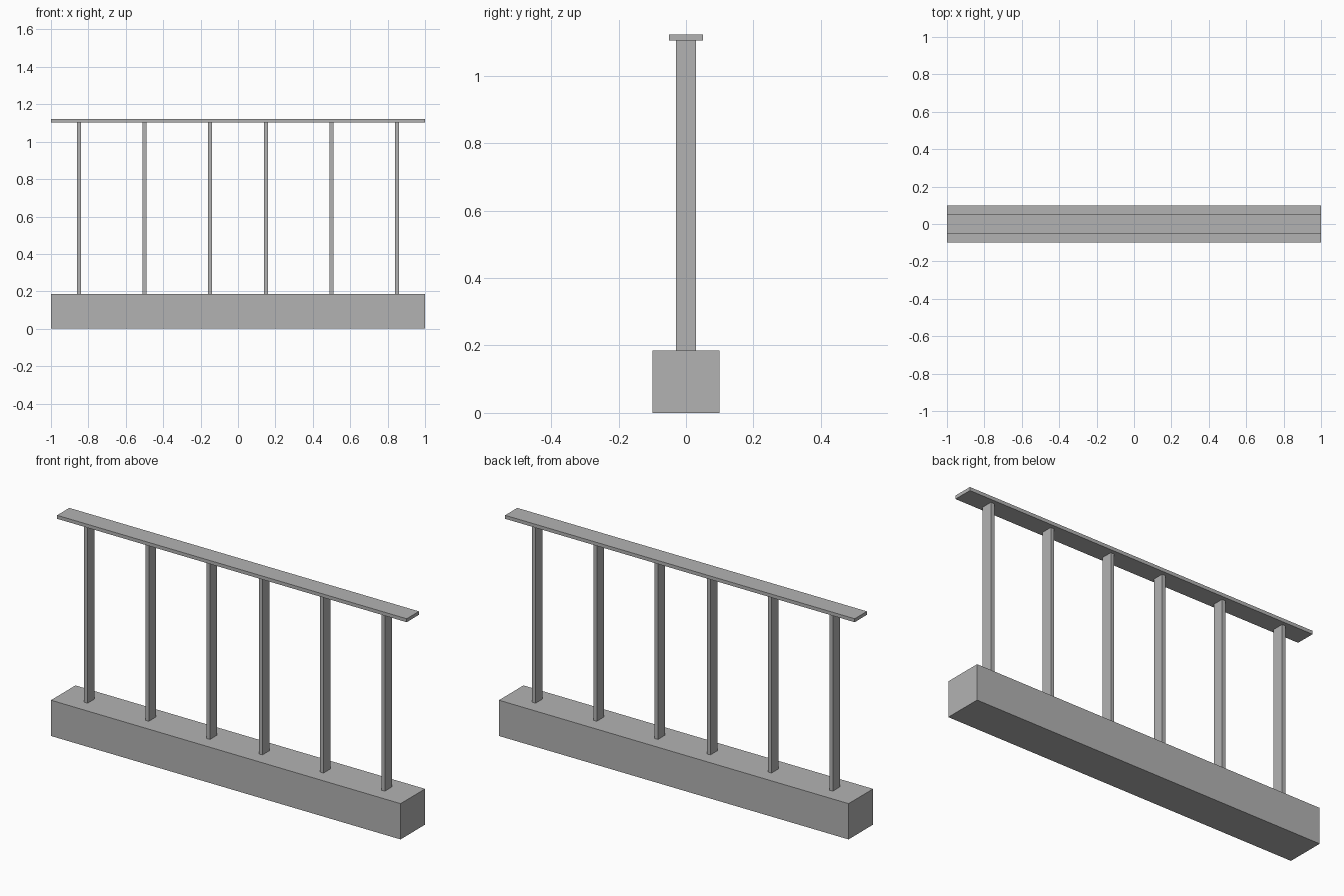
import bpy
import bmesh
from mathutils import Matrix, Vector

cube = bpy.data.objects.get("Cube")
if cube:
    bpy.data.objects.remove(cube, do_unlink=True)

# One plain grey for the whole railing
grey = bpy.data.materials.new("plain_grey")
grey.use_nodes = True
colour = (0.45, 0.45, 0.45, 1)
grey.diffuse_color = colour
grey.node_tree.nodes["Principled BSDF"].inputs["Base Color"].default_value = colour


def box(name, x, width, depth, bottom, top):
    """Add a box centred on y = 0, spanning bottom to top."""
    bm = bmesh.new()
    bmesh.ops.create_cube(bm, size=1, matrix=Matrix.Diagonal((width, depth, top - bottom, 1)))
    mesh = bpy.data.meshes.new(name)
    bm.to_mesh(mesh)
    bm.free()
    mesh.materials.append(grey)
    obj = bpy.data.objects.new(name, mesh)
    obj.location = Vector((x, 0, (bottom + top) / 2))
    bpy.context.collection.objects.link(obj)
    return obj


BASE_TOP, RAIL_BOTTOM, RAIL_TOP = 0.185, 1.104, 1.122

# Low base wall and flat handrail
box("base_wall", 0, 2, 0.2, 0, BASE_TOP)
box("handrail", 0, 2, 0.1, RAIL_BOTTOM, RAIL_TOP)

# Flat upright posts, mirrored about the centre
for number, x in enumerate((0.15, 0.5, 0.85), 1):
    for side, sign in (("left", 1), ("right", -1)):
        box(f"post_{side}_{number}", sign * x, 0.02, 0.058, BASE_TOP, RAIL_BOTTOM)
